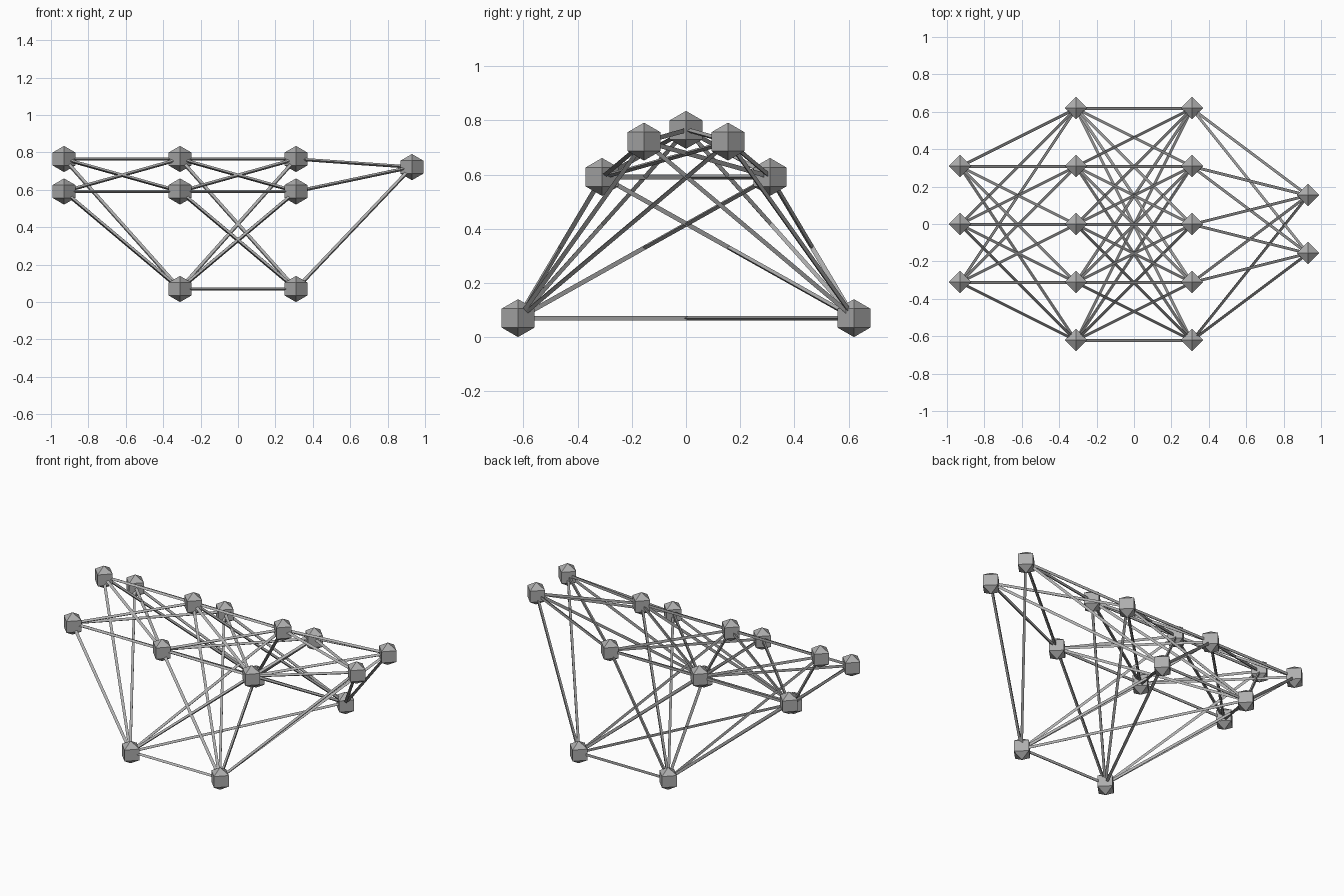
import bpy
import math
from mathutils import Vector

cube = bpy.data.objects.get("Cube")
if cube:
    bpy.data.objects.remove(cube, do_unlink=True)

LAYER_SIZES = (3, 5, 5, 2)
LAYER_GAP = 0.62
NODE_GAP = 0.31
NODE_RADIUS = 0.07
ROD_RADIUS = 0.01
TOP_HEIGHT = 0.765

grey = bpy.data.materials.new("mid grey")
grey.use_nodes = True
colour = (0.42, 0.42, 0.42, 1)
grey.diffuse_color = colour
grey.node_tree.nodes["Principled BSDF"].inputs["Base Color"].default_value = colour


def finish(name):
    obj = bpy.context.object
    obj.name = name
    obj.data.materials.append(grey)
    return obj


def add_node(name, centre):
    """Octahedron with its corners on the axes."""
    bpy.ops.mesh.primitive_uv_sphere_add(segments=4, ring_count=2,
                                         radius=NODE_RADIUS, location=centre)
    finish(name)


def add_rod(name, start, end):
    """Three-sided rod between two node centres."""
    d = start - end
    tilt = math.acos(d.z / d.length)
    heading = math.atan2(d.y, d.x)
    bpy.ops.mesh.primitive_cylinder_add(vertices=3, radius=ROD_RADIUS, depth=d.length,
                                        location=(start + end) / 2,
                                        rotation=(0, tilt, heading))
    finish(name)


# Node positions: rows of nodes draped over a parabolic arch
layers = []
for i, count in enumerate(LAYER_SIZES):
    x = (i - (len(LAYER_SIZES) - 1) / 2) * LAYER_GAP
    ys = [(j - (count - 1) / 2) * NODE_GAP for j in range(count)]
    layers.append([Vector((x, y, TOP_HEIGHT - 1.808 * y * y)) for y in ys])

# Nodes
for i, layer in enumerate(layers, 1):
    for j, centre in enumerate(layer, 1):
        add_node(f"node_{i}_{j}", centre)

# Rods joining every node to every node of the next layer
for i in range(len(layers) - 1):
    for j, start in enumerate(layers[i], 1):
        for k, end in enumerate(layers[i + 1], 1):
            add_rod(f"rod_{i + 1}_{j}_{k}", start, end)
